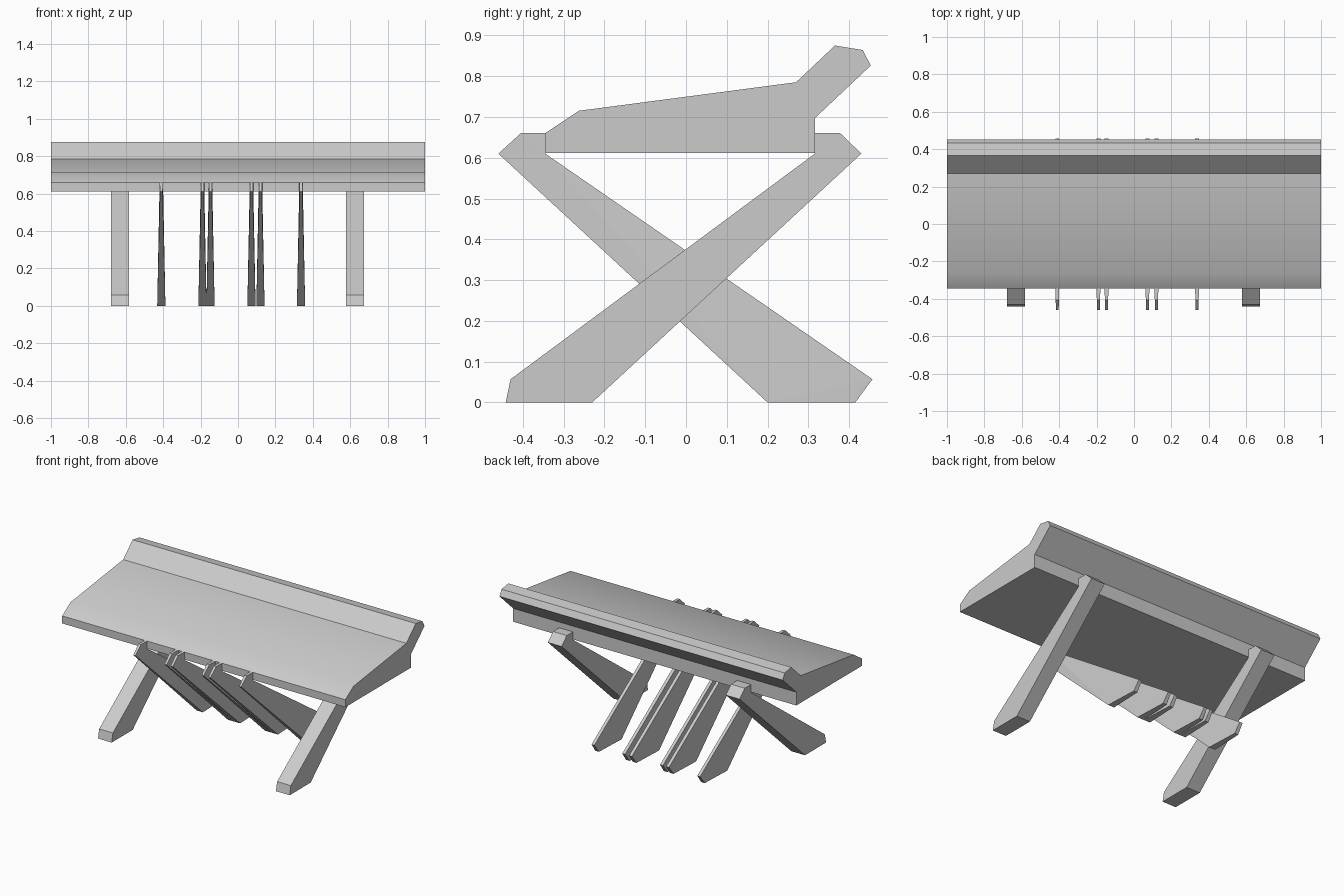
import bpy, bmesh, math

if "Cube" in bpy.data.objects:
    bpy.data.objects.remove(bpy.data.objects["Cube"])


def extrude_profile(name, profile, x, widths):
    """Side profile (y, z) swept along x; widths gives thickness at each point."""
    bm = bmesh.new()
    left = [bm.verts.new((x - w / 2, y, z)) for (y, z), w in zip(profile, widths)]
    right = [bm.verts.new((x + w / 2, y, z)) for (y, z), w in zip(profile, widths)]
    n = len(profile)
    caps = [bm.faces.new(left), bm.faces.new(right[::-1])]
    for i in range(n):
        j = (i + 1) % n
        bm.faces.new((left[i], right[i], right[j], left[j]))
    bmesh.ops.recalc_face_normals(bm, faces=bm.faces[:])
    bmesh.ops.triangulate(bm, faces=caps)
    mesh = bpy.data.meshes.new(name)
    bm.to_mesh(mesh)
    bm.free()
    obj = bpy.data.objects.new(name, mesh)
    bpy.context.collection.objects.link(obj)
    return obj


# Thick sloping seat with raised back lip
seat_profile = [(-0.345, 0.612), (0.316, 0.612), (0.316, 0.697), (0.453, 0.826),
                (0.433, 0.864), (0.365, 0.875), (0.27, 0.785),
                (-0.263, 0.715), (-0.345, 0.66)]
seat = extrude_profile("seat", seat_profile, 0, [2.0] * 9)
bpy.context.view_layer.objects.active = seat
seat.select_set(True)
bpy.ops.object.shade_smooth_by_angle(angle=math.radians(30))

# Two outer legs, foot at the front and notched around the seat's back edge
outer_profile = [(-0.442, 0), (-0.23, 0), (0.43, 0.61), (0.378, 0.66),
                 (0.316, 0.66), (0.316, 0.61), (-0.43, 0.057)]
for side, x in (("left", -0.631), ("right", 0.626)):
    extrude_profile("outer_leg_" + side, outer_profile, x, [0.097] * 7)

# Thin crossing slats, thicker along the underside towards the foot
slat_profile = [(0.2, 0), (0.415, 0), (0.457, 0.057), (-0.345, 0.61),
                (-0.345, 0.66), (-0.405, 0.66), (-0.46, 0.61)]
slat_widths = [0.044, 0.026, 0.02, 0.02, 0.02, 0.018, 0.014]
for i, x in enumerate((-0.41, -0.19, -0.147, 0.072, 0.12, 0.337)):
    extrude_profile(f"inner_slat_{i + 1}", slat_profile, x, slat_widths)
